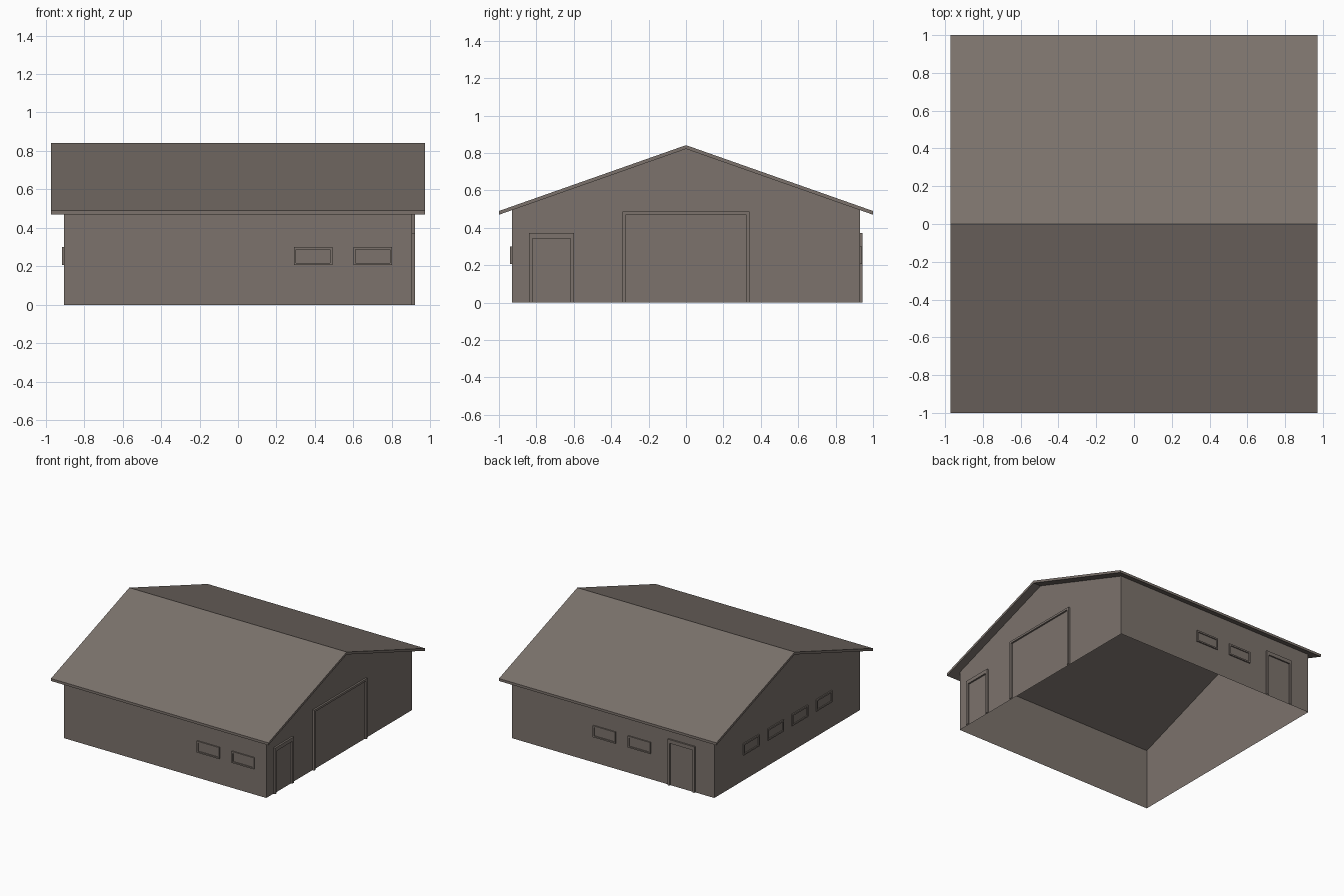
import bpy
import bmesh
import math
from mathutils import Matrix, Vector

if "Cube" in bpy.data.objects:
    bpy.data.objects.remove(bpy.data.objects["Cube"])

WX, WY = 0.905, 0.931      # wall half extents
RX = 0.972                 # roof half length
SLOPE = 0.35

paint = bpy.data.materials.new("warm grey brown")
paint.diffuse_color = (0.2, 0.17, 0.15, 1)
paint.use_nodes = True
paint.node_tree.nodes["Principled BSDF"].inputs["Base Color"].default_value = paint.diffuse_color


def finish(name, bm):
    mesh = bpy.data.meshes.new(name)
    bm.to_mesh(mesh)
    bm.free()
    mesh.materials.append(paint)
    obj = bpy.data.objects.new(name, mesh)
    bpy.context.collection.objects.link(obj)
    return obj


def make_walls():
    # open-bottomed shell of thin walls with gables on both ends
    bm = bmesh.new()
    eave = 0.822 - SLOPE * WY
    profile = [(-WY, 0), (WY, 0), (WY, eave), (0, 0.822), (-WY, eave)]
    left = [bm.verts.new((-WX, y, z)) for y, z in profile]
    right = [bm.verts.new((WX, y, z)) for y, z in profile]
    bm.faces.new(left[::-1])
    bm.faces.new(right)
    bm.faces.new((left[0], right[0], right[4], left[4]))
    bm.faces.new((right[1], left[1], left[2], right[2]))
    finish("walls", bm)


def make_roof():
    # thin gabled slab extruded along x
    bm = bmesh.new()
    profile = [(-1, 0.47), (0, 0.822), (1, 0.47), (1, 0.49), (0, 0.842), (-1, 0.49)]
    a = [bm.verts.new((-RX, y, z)) for y, z in profile]
    b = [bm.verts.new((RX, y, z)) for y, z in profile]
    for i in range(6):
        j = (i + 1) % 6
        bm.faces.new((a[i], a[j], b[j], b[i]))
    for ring in (a, b):
        bm.faces.new((ring[0], ring[1], ring[4], ring[5]))
        bm.faces.new((ring[1], ring[2], ring[3], ring[4]))
    bmesh.ops.recalc_face_normals(bm, faces=bm.faces)
    finish("roof", bm)


# rotation about z that turns a front-facing opening to each side
SIDES = {"front": (0, WY), "right": (90, WX), "back": (180, WY), "left": (270, WX)}


def make_opening(name, side, centre, width, z0, z1, rim, top, bottom, depth):
    # raised frame around a recessed panel, drawn facing -y then turned
    angle, dist = SIDES[side]
    rot = Matrix.Rotation(math.radians(angle), 4, 'Z')
    h = width / 2
    bm = bmesh.new()

    def loop(inset, d):
        s, t, b = (rim, top, bottom) if inset else (0, 0, 0)
        pts = [(-h + s, z0 + b), (h - s, z0 + b), (h - s, z1 - t), (-h + s, z1 - t)]
        return [bm.verts.new(rot @ Vector((centre + u, -dist - d, z))) for u, z in pts]

    loops = [loop(False, 0), loop(False, depth), loop(True, depth), loop(True, 0.002)]
    for p, q in zip(loops, loops[1:]):
        for i in range(4):
            if i == 0 and bottom == 0:
                continue
            j = (i + 1) % 4
            bm.faces.new((p[i], p[j], q[j], q[i]))
    bm.faces.new(loops[-1])
    finish(name, bm)


def window(name, side, centre):
    make_opening(name, side, centre, 0.2, 0.207, 0.3, 0.011, 0.013, 0.011, 0.01)


make_walls()
make_roof()

# right side: large vehicle door and small door
make_opening("garage_door", "right", 0, 0.68, 0, 0.487, 0.018, 0.017, 0, 0.015)
make_opening("side_door", "right", -0.72, 0.24, 0, 0.372, 0.018, 0.03, 0, 0.015)

# front windows
for i, c in enumerate((0.39, 0.70)):
    window(f"front_window_{i + 1}", "front", c)

# back windows and door (x is flipped by the turn)
for i, c in enumerate((0.237, -0.075)):
    window(f"back_window_{i + 1}", "back", c)
make_opening("back_door", "back", 0.615, 0.24, 0, 0.372, 0.018, 0.03, 0, 0.013)

# left windows
for i in range(4):
    window(f"left_window_{i + 1}", "left", -0.465 + 0.31 * i)
